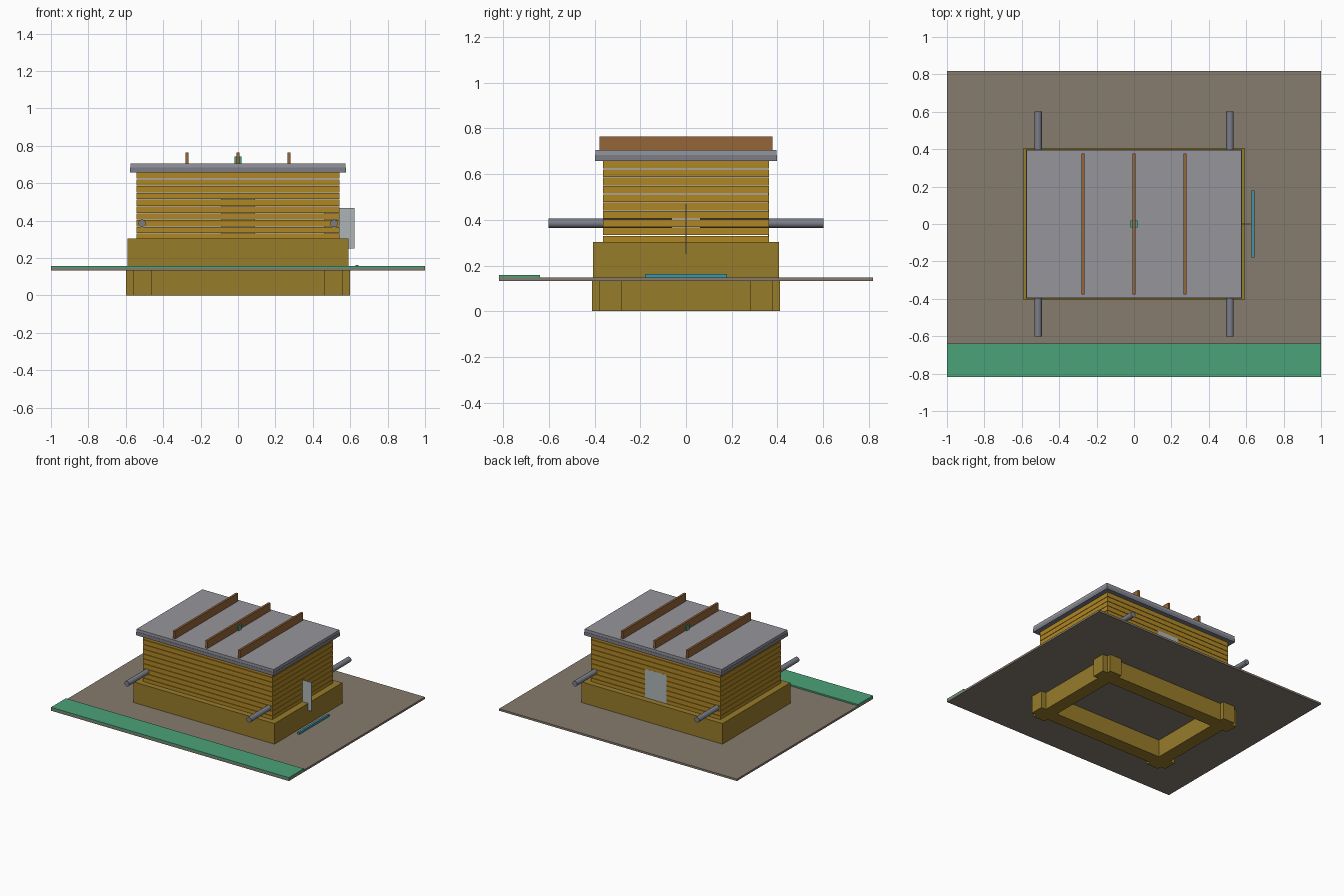
import bpy, bmesh
from mathutils import Matrix, Vector

if "Cube" in bpy.data.objects:
    bpy.data.objects.remove(bpy.data.objects["Cube"])


def mat(name, r, g, b, a=1.0):
    m = bpy.data.materials.new(name)
    m.diffuse_color = (r, g, b, a)
    m.use_nodes = True
    m.node_tree.nodes["Principled BSDF"].inputs["Base Color"].default_value = m.diffuse_color
    return m


EARTH = mat("earth", 0.24, 0.20, 0.155)
GREEN = mat("green", 0.07, 0.36, 0.19)
TIMBER = mat("timber", 0.31, 0.20, 0.024)
WALL = mat("wall_wood", 0.43, 0.24, 0.018)
STEEL = mat("steel", 0.20, 0.21, 0.25)
LID = mat("lid_grey", 0.30, 0.30, 0.33)
BROWN = mat("brown", 0.30, 0.13, 0.04)
TEAL = mat("teal", 0.05, 0.30, 0.36)
PALE = mat("pale_panel", 0.42, 0.46, 0.47)


def boxes(name, spans, material):
    """One object made of boxes, each given as (x0, x1, y0, y1, z0, z1)."""
    bm = bmesh.new()
    for x0, x1, y0, y1, z0, z1 in spans:
        m = Matrix.Translation(((x0 + x1) / 2, (y0 + y1) / 2, (z0 + z1) / 2))
        m = m @ Matrix.Diagonal((x1 - x0, y1 - y0, z1 - z0, 1))
        bmesh.ops.create_cube(bm, size=1, matrix=m)
    me = bpy.data.meshes.new(name)
    bm.to_mesh(me)
    bm.free()
    me.materials.append(material)
    ob = bpy.data.objects.new(name, me)
    bpy.context.collection.objects.link(ob)
    return ob


# ground slab and green front strip
boxes("ground_slab", [(-1, 1, -0.817, 0.817, 0.132, 0.147)], EARTH)
boxes("green_strip", [(-1, 1, -0.817, -0.638, 0.147, 0.158)], GREEN)

# crossed foundation beams with ends protruding at each corner
beams = []
for s in (-1, 1):
    y0, y1 = sorted((s * 0.28, s * 0.38))
    x0, x1 = sorted((s * 0.46, s * 0.56))
    beams.append((-0.6, 0.6, y0, y1, 0, 0.14))
    beams.append((x0, x1, -0.412, 0.412, 0, 0.14))
boxes("foundation_beams", beams, TIMBER)

# plinth above ground
boxes("plinth", [(-0.592, 0.592, -0.407, 0.407, 0.14, 0.303)], TIMBER)

# stacked wall courses with fine gaps
W, D, T, PITCH, Z0 = 0.543, 0.363, 0.05, 0.0364, 0.296
courses = []
for i in range(10):
    z0, z1 = Z0 + i * PITCH, Z0 + (i + 1) * PITCH - 0.003
    for s in (-1, 1):
        y0, y1 = sorted((s * (D - T), s * D))
        x0, x1 = sorted((s * (W - T), s * W))
        courses.append((-W, W, y0, y1, z0, z1))
        courses.append((x0, x1, -D + T, D - T, z0, z1))
boxes("wall_courses", courses, WALL)

# lid: fascia layer and top sheet
boxes("lid_fascia", [(-0.578, 0.578, -0.397, 0.397, 0.658, 0.684)], STEEL)
boxes("lid_top", [(-0.576, 0.576, -0.395, 0.395, 0.684, 0.705)], LID)

# roof battens and small centre block
boxes("roof_battens", [(x - 0.008, x + 0.008, -0.378, 0.378, 0.705, 0.765)
                       for x in (-0.273, 0, 0.273)], BROWN)
boxes("centre_block", [(-0.018, 0.018, -0.018, 0.018, 0.705, 0.742)], GREEN)

# carrying poles at the four corners
for side, x in (("left", -0.513), ("right", 0.513)):
    for end, s in (("front", -1), ("back", 1)):
        bpy.ops.mesh.primitive_cylinder_add(
            vertices=24, radius=0.02, depth=0.54,
            location=(x, s * 0.332, 0.385), rotation=(1.5707963, 0, 0))
        pole = bpy.context.object
        pole.name = f"pole_{side}_{end}"
        pole.data.materials.append(STEEL)
        bpy.ops.object.shade_smooth_by_angle()

# upright side fin, back panel and bar on the ground
boxes("side_fin", [(0.46, 0.622, -0.003, 0.003, 0.25, 0.468)], PALE)
boxes("back_panel", [(-0.09, 0.09, 0.358, 0.3635, 0.30, 0.52)], PALE)
boxes("ground_bar", [(0.627, 0.643, -0.18, 0.18, 0.145, 0.163)], TEAL)
